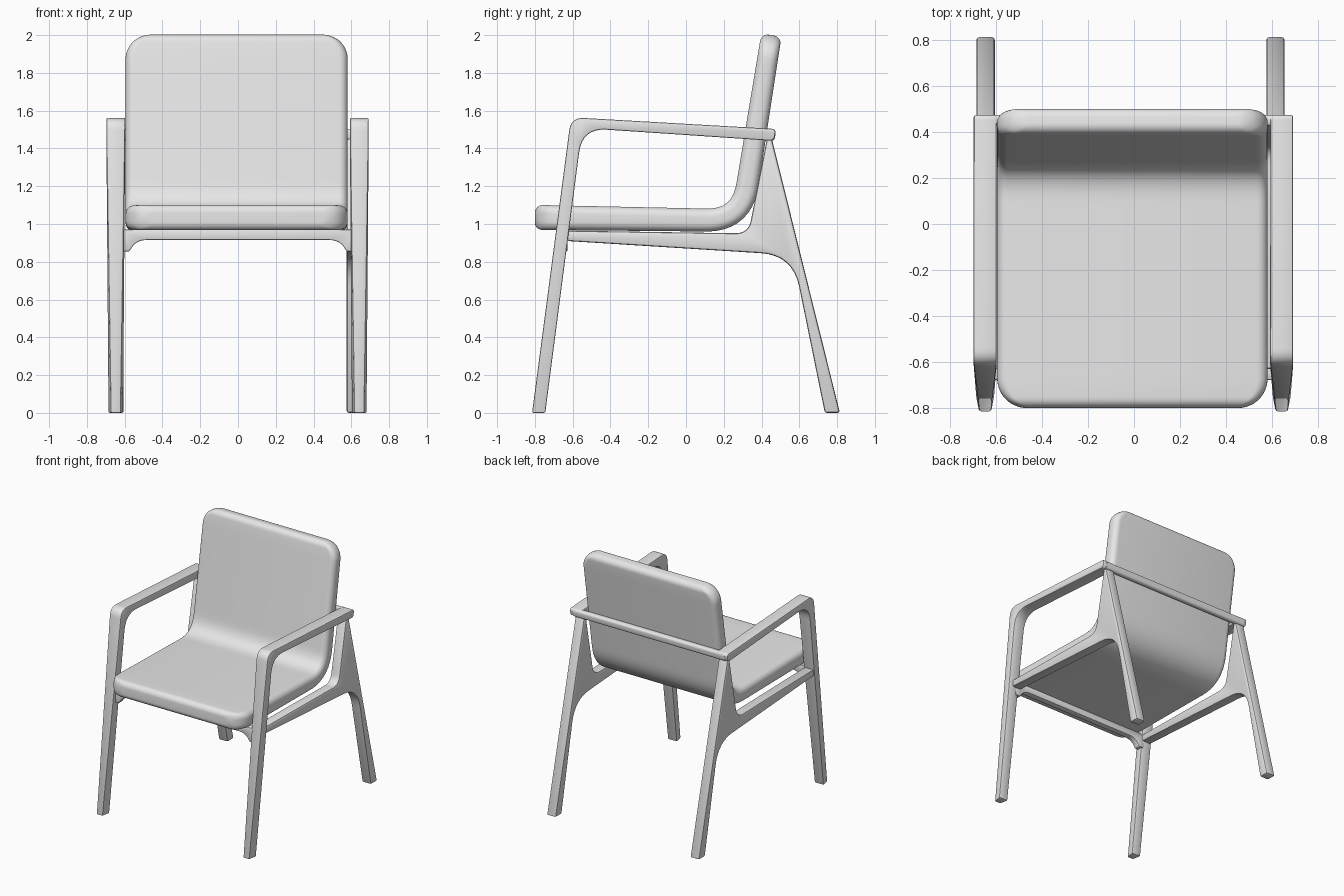
import bpy, bmesh, math
from mathutils import Vector

cube = bpy.data.objects.get("Cube")
if cube:
    bpy.data.objects.remove(cube, do_unlink=True)

grey = bpy.data.materials.new("plain grey")
grey.use_nodes = True
grey.diffuse_color = (0.8, 0.8, 0.8, 1)
grey.node_tree.nodes["Principled BSDF"].inputs["Base Color"].default_value = (0.8, 0.8, 0.8, 1)


def finish(name, bm, bevel=0):
    """Turn a bmesh into a shaded object, with softened edges if asked."""
    bmesh.ops.recalc_face_normals(bm, faces=bm.faces)
    mesh = bpy.data.meshes.new(name)
    bm.to_mesh(mesh)
    bm.free()
    mesh.materials.append(grey)
    obj = bpy.data.objects.new(name, mesh)
    bpy.context.collection.objects.link(obj)
    bpy.ops.object.select_all(action="DESELECT")
    obj.select_set(True)
    bpy.context.view_layer.objects.active = obj
    if bevel:
        mod = obj.modifiers.new("soft edges", "BEVEL")
        mod.width = bevel
        mod.segments = 2
        mod.limit_method = "ANGLE"
        mod.angle_limit = math.radians(40)
        bpy.ops.object.modifier_apply(modifier=mod.name)
    bpy.ops.object.shade_smooth_by_angle(angle=math.radians(35))
    return obj


def rounded(points, closed=True, steps=8):
    """Replace each corner (a, b, r) by a curve that starts r before it."""
    out = []
    n = len(points)
    for i, (a, b, r) in enumerate(points):
        p = Vector((a, b))
        if r == 0 or (not closed and i in (0, n - 1)):
            out.append(p)
            continue
        start = p + (Vector(points[i - 1][:2]) - p).normalized() * r
        end = p + (Vector(points[(i + 1) % n][:2]) - p).normalized() * r
        for k in range(steps + 1):
            t = k / steps
            out.append(start * (1 - t) ** 2 + p * 2 * t * (1 - t) + end * t ** 2)
    return out


def slab(name, outline, place, bevel):
    """Join two copies of an outline; place(point, side) gives the position."""
    bm = bmesh.new()
    near, far = ([bm.verts.new(place(p, s)) for p in outline] for s in (-1, 1))
    bm.faces.new(near)
    bm.faces.new(far)
    for i in range(len(outline)):
        j = (i + 1) % len(outline)
        bm.faces.new((near[i], near[j], far[j], far[i]))
    return finish(name, bm, bevel)


# Side outlines (y, z, corner): front leg with armrest, rear leg with side rail
arm_outline = rounded([
    (-0.815, 0, 0), (-0.609, 1.565, 0.07), (0.477, 1.503, 0.025),
    (0.465, 1.44, 0.025), (-0.549, 1.508, 0.13), (-0.745, 0, 0)])
rear_outline = rounded([
    (0.815, 0, 0), (0.735, 0, 0), (0.565, 0.835, 0.17), (-0.63, 0.91, 0),
    (-0.63, 0.965, 0), (0.33, 0.95, 0.07), (0.43, 1.46, 0), (0.455, 1.45, 0)])

for side, arm_x, rear_x in (("right", -0.647, -0.645), ("left", 0.642, 0.615)):
    def place_arm(p, s):
        # The foot narrows, most of all along its front edge
        half = 0.04 + 0.01 * p.y / 1.56
        if p.y == 0 and p.x < -0.8:
            half = 0.026
        return (arm_x + s * half, p.x, p.y)

    slab(side + "_front_leg_and_armrest", arm_outline, place_arm, 0.008)
    slab(side + "_rear_leg_and_side_rail", rear_outline,
         lambda p, s: (rear_x + s * 0.04, p.x, p.y), 0.012)

# Front rail with curved brackets at its ends
front_outline = rounded([
    (-0.62, 0.97, 0), (0.62, 0.97, 0), (0.62, 0.855, 0), (0.575, 0.855, 0),
    (0.54, 0.915, 0.055), (-0.54, 0.915, 0.055), (-0.575, 0.855, 0), (-0.62, 0.855, 0)])
slab("front_rail", front_outline, lambda p, s: (p.x, -0.652 + s * 0.025, p.y), 0.006)

# Bar behind the backrest, joining the armrest ends
bar_outline = rounded([(0.425, 1.442, 0.02), (0.47, 1.44, 0.02),
                       (0.476, 1.5, 0.02), (0.425, 1.502, 0.02)], steps=4)
slab("back_bar", bar_outline, lambda p, s: (s * 0.665 - 0.003, p.x, p.y), 0)

# Cushion: a rounded section swept along the seat and up the back
path = rounded([(-0.8, 1.035, 0), (0.295, 1.018, 0.19), (0.452, 2.0, 0)], closed=False, steps=16)
lengths = [(b - a).length for a, b in zip(path, path[1:])]
total = sum(lengths)


def along(s):
    for a, b, d in zip(path, path[1:], lengths):
        if s <= d:
            break
        s -= d
    return a + (b - a) * (s / d)


def corner_drop(d, r):
    """How far a round corner of radius r is pulled in, at distance d from the end."""
    return r - math.sqrt(max(0, r * r - (r - d) ** 2)) if d < r else 0


corner = 0.13
ends = [corner * (1 - math.cos(math.pi / 2 * k / 14)) for k in range(15)]
middle = [corner + (total - 2 * corner) * k / 60 for k in range(1, 60)]
stations = ends + middle + [total - e for e in reversed(ends)]

bm = bmesh.new()
rings = []
for s in stations:
    c = along(s)
    tangent = (along(min(s + 0.02, total)) - along(max(s - 0.02, 0))).normalized()
    normal = Vector((-tangent.y, tangent.x))
    edge = min(s, total - s)
    w = 0.588 - corner_drop(edge, corner)
    h = 0.066 - 0.012 * s / total - corner_drop(edge, 0.04)
    r = min(0.045, h * 0.95)
    ring = []
    for q, (sx, sz) in enumerate(((1, 1), (-1, 1), (-1, -1), (1, -1))):
        for k in range(7):
            a = math.pi / 2 * (q + k / 6)
            x = sx * (w - r) + r * math.cos(a)
            p = c + normal * (sz * (h - r) + r * math.sin(a))
            ring.append(bm.verts.new((x - 0.007, p.x, p.y)))
    rings.append(ring)
for lower, upper in zip(rings, rings[1:]):
    for i in range(len(lower)):
        j = (i + 1) % len(lower)
        bm.faces.new((lower[i], lower[j], upper[j], upper[i]))
bm.faces.new(rings[0])
bm.faces.new(rings[-1])
finish("seat_and_back_cushion", bm)
